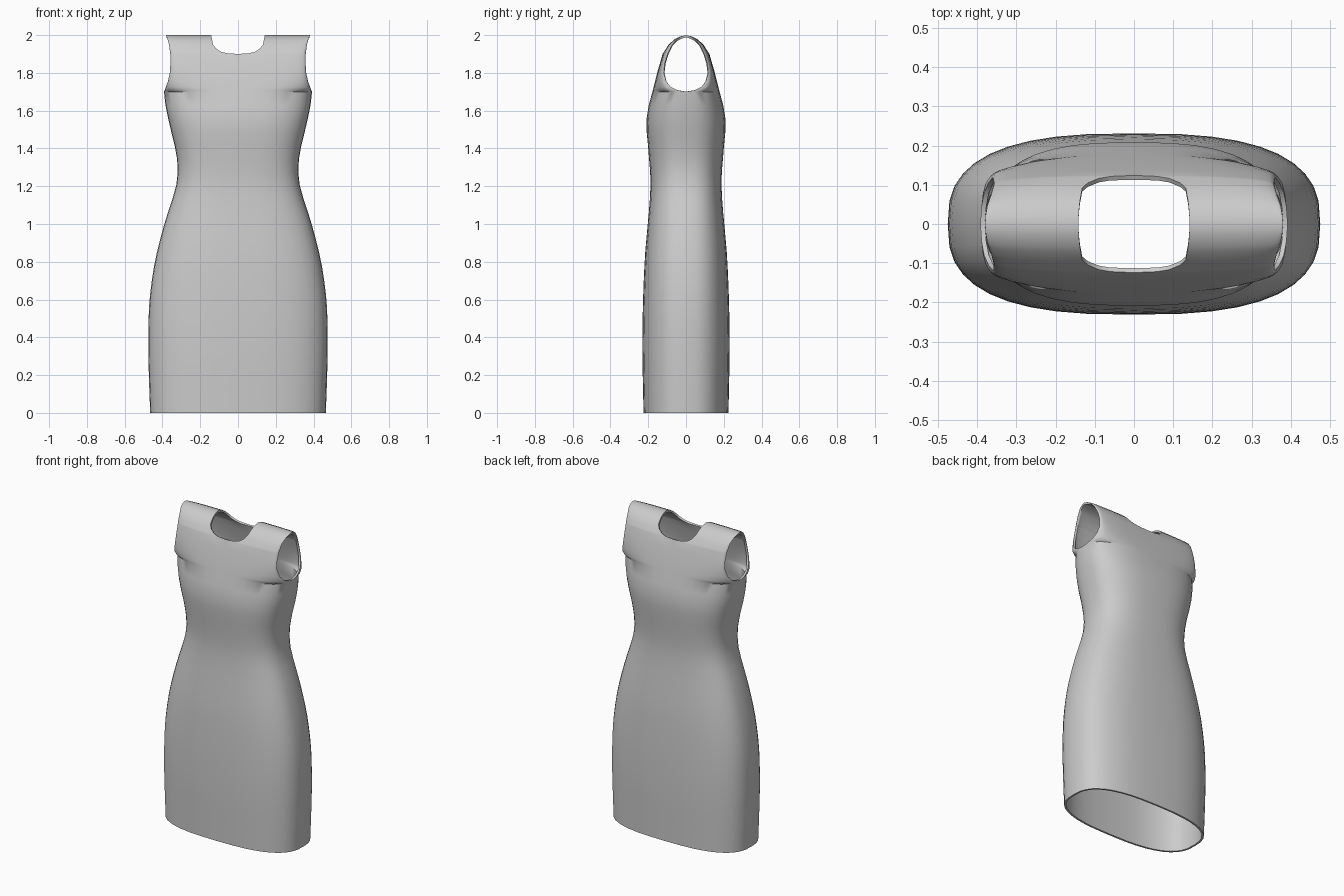
import bpy
import bmesh
from math import sin, cos, pi

default_cube = bpy.data.objects.get("Cube")
if default_cube:
    bpy.data.objects.remove(default_cube, do_unlink=True)

COLUMNS = 10
SQUARENESS = 0.74      # exponent that squares off the oval cross-section
THICKNESS = 0.012
ARMPIT, NECK_BASE = 1.7, 1.9

# Height / value pairs for each outline
half_width = [(0, .465), (.2, .472), (.4, .475), (.6, .468), (.8, .44), (1, .39),
              (1.2, .328), (1.3, .319), (1.4, .332), (1.55, .368), (1.7, .392),
              (1.75, .372), (1.8, .361), (1.88, .356), (1.95, .365), (2, .38)]
half_depth = [(0, .225), (.4, .231), (.8, .219), (1.2, .188), (1.4, .2), (1.52, .21),
              (1.6, .203), (1.7, .178), (1.8, .153), (1.9, .124), (1.95, .092),
              (1.98, .058), (1.993, .03), (2, 0)]
armhole = [(ARMPIT, 0), (1.708, .045), (1.725, .08), (1.755, .105), (1.8, .118),
           (1.85, .113), (1.9, .098), (1.95, .073), (1.98, .047), (1.993, .025), (2, 0)]
neckline = [(NECK_BASE, 0), (1.904, .06), (1.912, .09), (1.93, .118),
            (1.95, .132), (1.97, .136), (2, .142)]


def sample(keys, z, smooth=True):
    """Interpolate a height profile, with eased tangents when smooth."""
    if z <= keys[0][0]:
        return keys[0][1]
    for k in range(len(keys) - 1):
        (za, a), (zb, b) = keys[k], keys[k + 1]
        if z <= zb:
            h = zb - za
            t = (z - za) / h
            if not smooth:
                return a + (b - a) * t
            before, after = keys[max(k - 1, 0)], keys[min(k + 2, len(keys) - 1)]
            ma = (b - before[1]) / (zb - before[0]) * h
            mb = (after[1] - a) / (after[0] - za) * h
            return ((1 + 2 * t) * (1 - t) ** 2 * a + t * (1 - t) ** 2 * ma
                    + t * t * (3 - 2 * t) * b + t * t * (t - 1) * mb)
    return keys[-1][1]


# Rows: even steps on the body, then every height where an opening changes
heights = {round(ARMPIT * i / 24, 4) for i in range(25)}
heights |= {z for z, value in armhole + neckline}
heights = sorted(heights)

# One quarter of the dress: left half of the front
bm = bmesh.new()
rows = []
for z in heights:
    width = sample(half_width, z, z < ARMPIT)
    depth = sample(half_depth, z, z < ARMPIT)
    side_gap = sample(armhole, z, False)
    neck_gap = sample(neckline, z, False)
    row = []
    for j in range(COLUMNS + 1):
        angle = pi / 2 * j / COLUMNS
        across = max(cos(angle), 0) ** SQUARENESS if j < COLUMNS else 0
        out = sin(angle) ** SQUARENESS
        row.append(bm.verts.new((neck_gap + (width - neck_gap) * across,
                                 -(side_gap + (depth - side_gap) * out), z)))
    rows.append(row)
for low, high in zip(rows, rows[1:]):
    for j in range(COLUMNS):
        bm.faces.new((low[j + 1], low[j], high[j], high[j + 1]))
mesh = bpy.data.meshes.new("dress")
bm.to_mesh(mesh)
bm.free()
dress = bpy.data.objects.new("dress", mesh)
bpy.context.collection.objects.link(dress)

# Grey cloth
cloth = bpy.data.materials.new("grey cloth")
cloth.use_nodes = True
grey = (0.6, 0.6, 0.6, 1)
cloth.diffuse_color = grey
cloth.node_tree.nodes["Principled BSDF"].inputs["Base Color"].default_value = grey
mesh.materials.append(cloth)

# Mirror to all four quarters, then give the cloth an inner side
mirror = dress.modifiers.new("mirror", 'MIRROR')
mirror.use_axis = (True, True, False)
mirror.merge_threshold = 0.0005
shell = dress.modifiers.new("cloth thickness", 'SOLIDIFY')
shell.thickness = THICKNESS
shell.offset = -1

bpy.ops.object.select_all(action='DESELECT')
dress.select_set(True)
bpy.context.view_layer.objects.active = dress
for name in [m.name for m in dress.modifiers]:
    bpy.ops.object.modifier_apply(modifier=name)
bpy.ops.object.shade_smooth_by_angle(angle=pi / 4)
